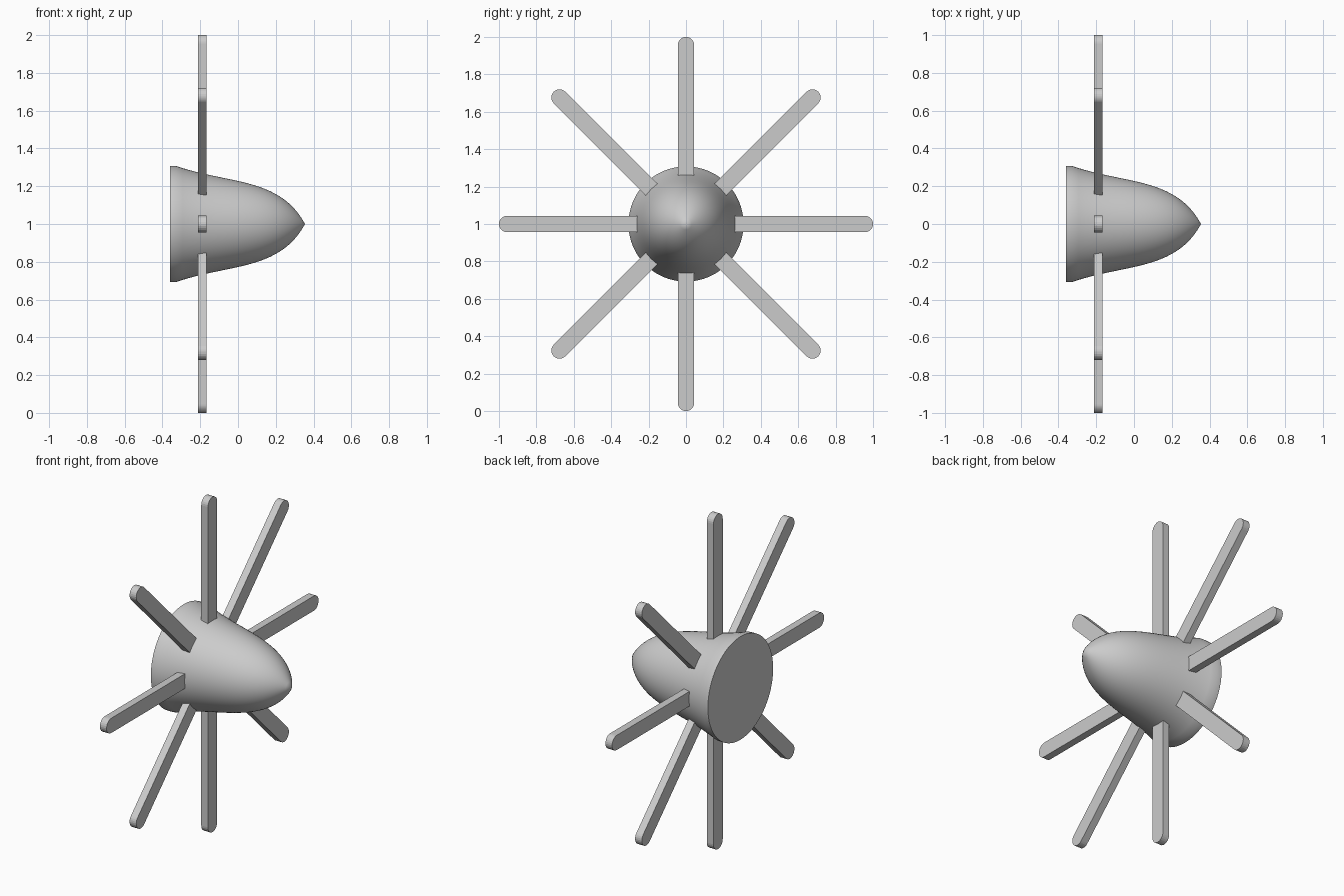
import bpy, bmesh
from math import pi, sin, cos
from mathutils import Matrix, Vector
from mathutils.geometry import interpolate_bezier

if "Cube" in bpy.data.objects:
    bpy.data.objects.remove(bpy.data.objects["Cube"])

CENTRE = Matrix.Translation((0, 0, 1))


def add_object(name, bm, matrix=Matrix()):
    bmesh.ops.recalc_face_normals(bm, faces=bm.faces)
    mesh = bpy.data.meshes.new(name)
    bm.to_mesh(mesh)
    bm.free()
    mesh.transform(CENTRE @ matrix)
    obj = bpy.data.objects.new(name, mesh)
    bpy.context.collection.objects.link(obj)
    return obj


# Spinner cone: bezier profile lathed about x, with a short rim and flat back
def spinner(sides=64, steps=24):
    curve = interpolate_bezier(Vector((-0.33, 0.308)), Vector((-0.05, 0.21)),
                               Vector((0.22, 0.25)), Vector((0.355, 0)), steps)
    profile = [Vector((-0.36, 0.308))] + list(curve)[:-1]
    bm = bmesh.new()
    rings = [[bm.verts.new((x, r * cos(2 * pi * i / sides), r * sin(2 * pi * i / sides)))
              for i in range(sides)] for x, r in profile]
    for a, b in zip(rings, rings[1:]):
        for i in range(sides):
            j = (i + 1) % sides
            bm.faces.new((a[i], a[j], b[j], b[i]))
    tip = bm.verts.new((0.355, 0, 0))
    for i in range(sides):
        bm.faces.new((rings[-1][i], rings[-1][(i + 1) % sides], tip))
    bm.faces.new(rings[0])
    obj = add_object("spinner_cone", bm)
    bpy.context.view_layer.objects.active = obj
    obj.select_set(True)
    bpy.ops.object.shade_smooth_by_angle(angle=0.5)


# Blade: flat bar with a half-round tip, extruded along x
def blade(index, count=8, half=0.044, root=0.24, x0=-0.212, x1=-0.168, arc=12):
    outline = [(-half, root), (half, root)]
    outline += [(half * cos(pi * k / arc), 1 - half + half * sin(pi * k / arc))
                for k in range(arc + 1)]
    bm = bmesh.new()
    face = bm.faces.new([bm.verts.new((x0, y, z)) for y, z in outline])
    new = bmesh.ops.extrude_face_region(bm, geom=[face], use_keep_orig=True)["geom"]
    verts = [g for g in new if isinstance(g, bmesh.types.BMVert)]
    bmesh.ops.translate(bm, verts=verts, vec=(x1 - x0, 0, 0))
    add_object(f"blade_{index + 1}", bm, Matrix.Rotation(2 * pi * index / count, 4, 'X'))


spinner()
for n in range(8):
    blade(n)
